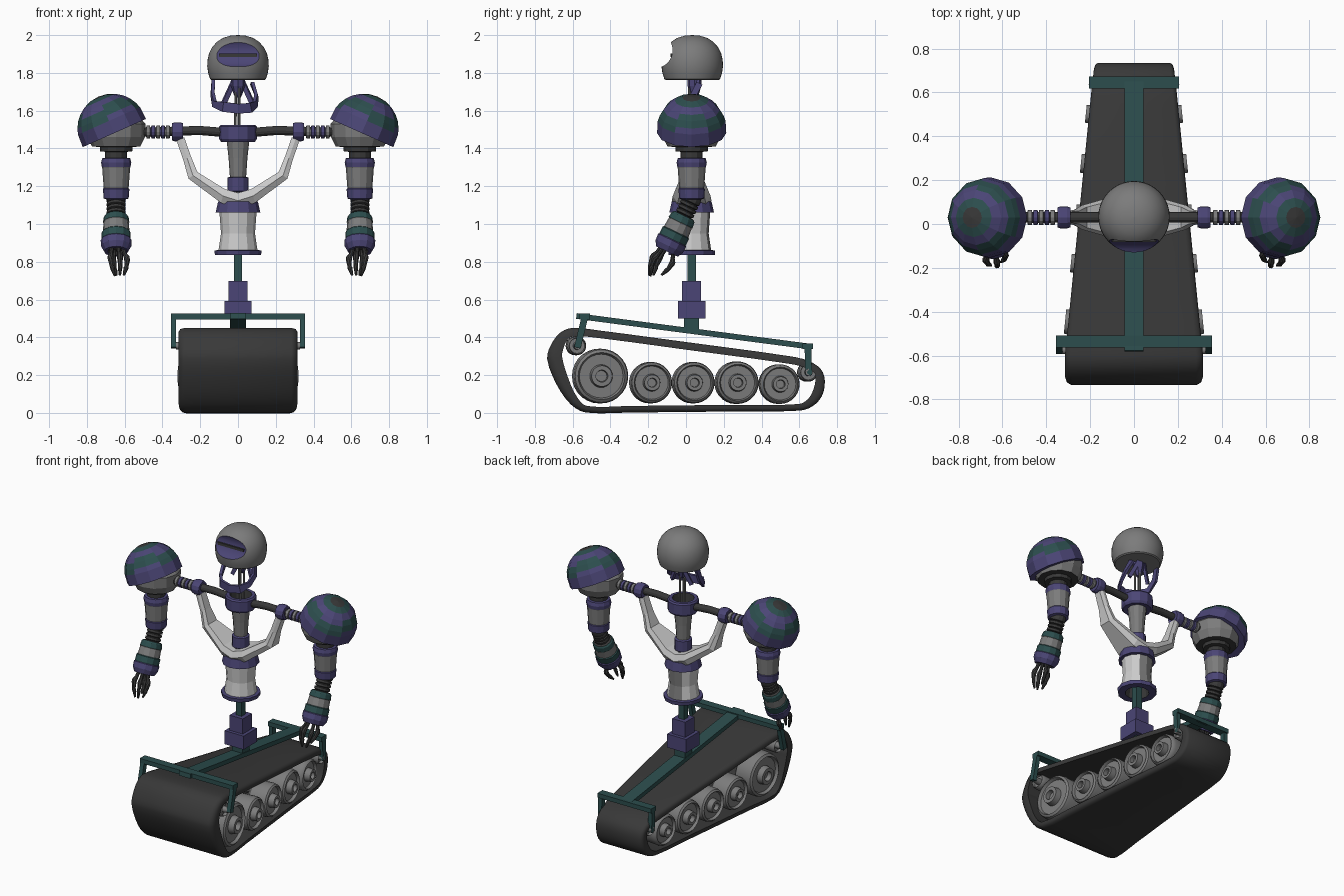
import bpy, bmesh, math
from mathutils import Vector

if "Cube" in bpy.data.objects:
    bpy.data.objects.remove(bpy.data.objects["Cube"])

COLS = {'light': (.8, .8, .8, 1), 'mid': (.2, .2, .2, 1), 'dark': (.04, .04, .04, 1),
        'purple': (.07, .06, .18, 1), 'teal': (.025, .075, .075, 1)}
NAMES = list(COLS)
MATS = []
for k, c in COLS.items():
    m = bpy.data.materials.new(k)
    m.diffuse_color = c
    m.use_nodes = True
    m.node_tree.nodes["Principled BSDF"].inputs["Base Color"].default_value = m.diffuse_color
    MATS.append(m)
CY = .03          # depth of the body's centre line


def finish(name, bm, smooth=None):
    bmesh.ops.remove_doubles(bm, verts=bm.verts, dist=1e-5)
    bmesh.ops.recalc_face_normals(bm, faces=bm.faces)
    me = bpy.data.meshes.new(name)
    bm.to_mesh(me)
    bm.free()
    for m in MATS:
        me.materials.append(m)
    ob = bpy.data.objects.new(name, me)
    bpy.context.collection.objects.link(ob)
    if smooth:
        shade(ob, smooth)
    return ob


def shade(ob, angle):
    bpy.ops.object.select_all(action='DESELECT')
    ob.select_set(True)
    bpy.context.view_layer.objects.active = ob
    bpy.ops.object.shade_smooth_by_angle(angle=math.radians(angle))


def loft(name, rings, col, closed=False, smooth=None):
    """Skin rings of points; col(i, j) or a plain name gives the face colour."""
    bm = bmesh.new()
    vs = [[bm.verts.new(p) for p in r] for r in rings]
    n = len(vs[0])
    for i in range(len(vs) if closed else len(vs) - 1):
        a, b = vs[i], vs[(i + 1) % len(vs)]
        for j in range(n):
            f = bm.faces.new((a[j], a[(j + 1) % n], b[(j + 1) % n], b[j]))
            f.material_index = NAMES.index(col(i, j) if callable(col) else col)
    if not closed:
        for r, i in ((vs[0], 0), (vs[-1], len(vs) - 2)):
            f = bm.faces.new(r)
            f.material_index = NAMES.index(col(i, 0) if callable(col) else col)
    return finish(name, bm, smooth)


def lathe(name, prof, loc=(0, 0, 0), axis=(0, 0, 1), n=12, smooth=None):
    """prof: (radius, height, colour of the band that follows)."""
    q = Vector(axis).to_track_quat('Z', 'Y')
    rings = [[q @ Vector((max(r, 1e-4) * math.cos(2 * math.pi * j / n),
                          max(r, 1e-4) * math.sin(2 * math.pi * j / n), h)) + Vector(loc)
              for j in range(n)] for r, h, _ in prof]

    def col(i, j):
        c = prof[i][2]
        return c(j) if callable(c) else c
    return loft(name, rings, col, False, smooth)


def bar(name, a, b, w, h, col):
    a, b = Vector(a), Vector(b)
    q = (b - a).to_track_quat('Y', 'Z')
    rings = [[p + q @ Vector((x * w / 2, 0, z * h / 2)) for x, z in
              ((-1, -1), (1, -1), (1, 1), (-1, 1))] for p in (a, b)]
    return loft(name, rings, col)


def tube(name, pts, radii, col, n=8):
    pts = [Vector(p) for p in pts]
    rings = []
    for i, p in enumerate(pts):
        q = (pts[min(i + 1, len(pts) - 1)] - pts[max(i - 1, 0)]).to_track_quat('Z', 'Y')
        rings.append([p + q @ Vector((radii[i] * math.cos(2 * math.pi * j / n),
                                      radii[i] * math.sin(2 * math.pi * j / n), 0)) for j in range(n)])
    return loft(name, rings, col)


# Tapered track belt: (y, z, thickness) outline, rounded by interpolation
OUT = [(-.735, .285, .08), (-.715, .36, .07), (-.665, .425, .055), (-.6, .45, .045), (-.45, .435, .04),
       (0, .375, .04), (.55, .3, .04), (.65, .275, .04), (.715, .23, .04), (.735, .17, .05),
       (.72, .09, .055), (.67, .035, .045), (.6, .012, .035), (.3, .008, .035), (0, .005, .035),
       (-.3, .002, .035), (-.53, .002, .035), (-.61, .045, .05), (-.685, .15, .07)]
P = [Vector(p) for p in OUT]
fine = []
for i in range(len(P)):
    a, b, c, d = (P[(i + k) % len(P)] for k in (-1, 0, 1, 2))
    m1, m2 = (c - a).normalized(), (d - b).normalized()
    L = (c - b).length
    for t in (0, .33, .67):
        fine.append((2*t**3 - 3*t*t + 1)*b + (t**3 - 2*t*t + t)*L*m1 + (3*t*t - 2*t**3)*c + (t**3 - t*t)*L*m2)


def half_width(y):
    return min(.315, .255 - .1 * y)


rings = []
for i, p in enumerate(fine):
    t = fine[(i + 1) % len(fine)] - fine[i - 1]
    nrm = Vector((t.y, -t.x)).normalized()          # points into the loop
    ring = []
    for u, k in ((-1, 1), (-1, .5), (-.97, .15), (-.9, 0), (.9, 0), (.97, .15), (1, .5), (1, 1)):
        ring.append((u * half_width(p.x), p.x + nrm.x * p.z * k, p.y + nrm.y * p.z * k))
    rings.append(ring)
loft('track_belt', rings, 'dark', closed=True, smooth=50)

# Road wheels and return rollers
for s in (1, -1):
    for i, (y, z, r) in enumerate([(-.447, .195, .145), (-.18, .16, .11), (.045, .16, .11), (.275, .16, .113),
                                   (.5, .152, .105), (-.575, .355, .05), (.65, .215, .05)]):
        pr = [(0, -.14), (.9 * r, -.14), (r, -.125), (r, -.03), (.96 * r, -.01), (.86 * r, 0), (.8 * r, -.02),
              (.42 * r, -.02), (.38 * r, .02), (.22 * r, .02), (.2 * r, -.01), (0, -.01)]
        lathe('wheel' if i < 5 else 'roller', [(a, h, 'mid') for a, h in pr],
              (s * (half_width(y) - .005), y, z), (s, .1, 0), 28, 35)

# Frame over the track
bar('frame_spine', (0, -.58, .513), (0, .665, .35), .085, .03, 'teal')
for nm, y, z, w, y2, z2 in (('front', -.535, .51, .355, -.575, .345), ('rear', .645, .352, .205, .65, .2)):
    bar(nm + '_crossbar', (-w, y, z), (w, y, z), .055, .03, 'teal')
    for s in (1, -1):
        bar(nm + '_frame_leg', (s * (w - .014), y, z), (s * (w - .014), y2, z2), .028, .035, 'teal')

# Waist: pedestal, stacked boxes and post
for nm, z0, z1, w, c in (('pedestal', .43, .51, .08, 'teal'), ('waist_box_lower', .5, .593, .145, 'purple'),
                         ('waist_box_upper', .59, .697, .1, 'purple'), ('waist_post', .69, 1.0, .044, 'teal')):
    bar(nm, (0, CY, z0), (0, CY, z1), w, w, c)

# Torso, hollow below, with a dark panel at the front
panel = lambda j: 'mid' if j in (8, 9) else 'light'
lathe('torso', [(.06, .96, 'dark'), (.075, .835, 'purple'), (.122, .835, 'purple'), (.125, .86, 'purple'),
                (.103, .862, panel), (.09, .95, panel), (.098, 1.06, 'purple'), (.118, 1.062, 'purple'),
                (.105, 1.12, 'purple'), (.05, 1.125, 'mid'), (.05, 1.17, 'purple'), (.056, 1.175, 'purple'),
                (.056, 1.245, 'purple'), (.043, 1.25, 'mid'), (.05, 1.35, 'mid'), (.06, 1.44, 'mid')], (0, CY, 0))
lathe('collar', [(.05, 1.44, 'purple'), (.09, 1.435, 'purple'), (.1, 1.45, 'purple'), (.1, 1.515, 'purple'),
                 (.092, 1.525, 'purple'), (.07, 1.525, 'dark'), (.06, 1.46, 'dark')], (0, CY, 0))

# Saddle-shaped chest brace: inner x, z, outer x, z, half depth
half = [(.285, 1.46, .325, 1.44, .03), (.25, 1.36, .29, 1.34, .035), (.215, 1.275, .262, 1.24, .055),
        (.07, 1.185, .09, 1.112, .1)]
full = [(1, h) for h in half] + [(1, (0, 1.165, 0, 1.082, .105))] + [(-1, h) for h in half[::-1]]
rings = []
for s, (a, b, c, d, w) in full:
    m, n = (a + c) / 2, (b + d) / 2
    rings.append([(s * a, CY - .85 * w, b), (s * m, CY - w, n), (s * c, CY - .75 * w, d),
                  (s * c, CY + .75 * w, d), (s * m, CY + w, n), (s * a, CY + .85 * w, b)])
loft('chest_brace', rings, 'light')

# Arms
for s in (1, -1):
    tube('shoulder_bar', [(s * x, CY, z) for x, z in ((.08, 1.485), (.2, 1.495), (.32, 1.492), (.52, 1.485))],
         [.024] * 4, 'dark', 12)
    lathe('bar_clamp', [(.03, -.03, 'purple'), (.045, -.03, 'purple'), (.05, -.015, 'purple'),
                        (.05, .015, 'purple'), (.045, .03, 'purple'), (.03, .03, 'purple')],
          (s * .32, CY, 1.488), (s, 0, 0))
    rib = []
    for i in range(5):
        c = 'purple' if i % 2 else 'mid'
        rib += [(.025, .026 * i, c), (.034, .026 * i + .002, c), (.034, .026 * i + .02, c), (.025, .026 * i + .022, c)]
    lathe('bar_ribs', rib, (s * .36, CY, 1.487), (s, 0, 0))

    # Tilted shoulder dome with stepped stripes
    step = lambda a, b: (lambda j: a if j % 4 < 2 else b)
    bands = [(0, 'dark'), (15, 'teal'), (29, 'purple'), (43, step('teal', 'purple')), (54, 'teal'),
             (66, step('purple', 'teal')), (76, 'purple'), (98, 'purple')]
    dome = [(.185 * math.sin(math.radians(a)), .185 * math.cos(math.radians(a)), c) for a, c in bands]
    lathe('shoulder_dome', dome, (s * .665, CY, 1.505),
          (s * math.sin(math.radians(24)), 0, math.cos(math.radians(24))))

    # Shoulder body and upper arm
    lathe('upper_arm', [(.1, 1.59, 'mid'), (.155, 1.53, 'mid'), (.153, 1.46, 'mid'), (.128, 1.41, 'dark'),
                        (.087, 1.408, 'dark'), (.085, 1.385, 'dark'), (.058, 1.382, 'dark'), (.058, 1.35, 'purple'),
                        (.074, 1.348, 'purple'), (.08, 1.325, 'purple'), (.076, 1.302, 'mid'), (.074, 1.298, 'mid'),
                        (.066, 1.19, 'purple'), (.07, 1.185, 'purple'), (.066, 1.135, 'purple'),
                        (.05, 1.13, 'purple')], (s * .645, CY, 0))

    # Ribbed elbow and forearm, swung forward
    d = Vector((0, -.43, -.9)).normalized()
    elbow = Vector((s * .645, CY, 1.13))
    arm = [(.045, -.03, 'dark')]
    for i in range(4):
        arm += [(.05, .024 * i, 'dark'), (.05, .024 * i + .014, 'dark'), (.04, .024 * i + .019, 'dark')]
    arm += [(.058, .095, 'teal'), (.066, .105, 'teal'), (.07, .135, 'mid'), (.067, .14, 'mid'), (.071, .19, 'teal'),
            (.077, .195, 'teal'), (.077, .235, 'purple'), (.082, .24, 'purple'), (.08, .275, 'purple'),
            (.064, .305, 'purple'), (.045, .305, 'dark'), (.04, .285, 'dark')]
    lathe('forearm', arm, elbow, d)

    # Fingers
    wrist = elbow + d * .28
    v = Vector((0, -.9, .43)).normalized()
    for ang, ln in ((20, .17), (75, .18), (130, .18), (250, .15)):
        o = Vector((-s * math.cos(math.radians(ang)), 0, 0)) + v * math.sin(math.radians(ang))
        drift = Vector((-s * .012, 0, 0))
        pts = [wrist + o * r + d * ln * t + drift * t for r, t in
               ((.035, 0), (.045, .28), (.055, .42), (.056, .48), (.05, .7), (.046, .76), (.03, 1))]
        tube('finger', pts, [.013, .011, .016, .016, .011, .013, .006], 'dark')

# Neck rods, neck block and jaw guard
for x, y in ((-.015, CY), (.008, CY - .012), (.004, CY + .03)):
    tube('neck_rod', [(x, y, 1.44), (x * .8, y, 1.72)], [.007, .007], 'mid')
lathe('neck_block', [(.015, 1.67, 'purple'), (.024, 1.69, 'purple'), (.036, 1.73, 'purple'), (.036, 1.77, 'purple')],
      (0, CY + .015, 0), n=8)
jaw = [(-.13, .065, 1.765), (-.135, .04, 1.69), (-.125, -.01, 1.635), (-.075, -.075, 1.62), (0, -.09, 1.61),
       (.065, -.07, 1.615), (.092, -.01, 1.635), (.098, .04, 1.68), (.075, .07, 1.745)]
rings = []
for i, p in enumerate(jaw):
    t = Vector(jaw[min(i + 1, 8)]) - Vector(jaw[max(i - 1, 0)])
    out = Vector((p[0], p[1] - .06, 0)).normalized()
    w = t.cross(out).normalized()
    h = .026 if 2 < i < 6 else .017
    rings.append([Vector(p) + out * a * .009 + w * b * h for a, b in ((-1, -1), (1, -1), (1, 1), (-1, 1))])
loft('jaw_guard', rings, 'purple')
for s in (1, -1):
    bar('jaw_strut', (s * .075, .045, 1.64), (s * .02, .07, 1.76), .018, .025, 'purple')

# Helmet with a scooped visor
HY = .033
helmet = lathe('helmet', [(r, z, 'mid') for r, z in (
    (0, 2), (.04, 1.997), (.08, 1.985), (.112, 1.964), (.137, 1.936), (.153, 1.905), (.161, 1.87), (.163, 1.835),
    (.158, 1.8), (.148, 1.768), (.14, 1.762), (0, 1.762))], (0, HY, 0), n=40)
cutter = lathe('visor_cutter', [(.095, -.3, 'purple'), (.095, .3, 'purple')], (0, -.166, 1.92), (1, 0, 0), 40)
mod = helmet.modifiers.new('visor', 'BOOLEAN')
mod.operation, mod.object, mod.solver = 'DIFFERENCE', cutter, 'EXACT'
bpy.context.view_layer.objects.active = helmet
bpy.ops.object.modifier_apply(modifier='visor')
bpy.data.objects.remove(cutter)
shade(helmet, 35)
bar('visor_slit', (-.1, -.076, 1.893), (.1, -.076, 1.893), .014, .018, 'dark')
